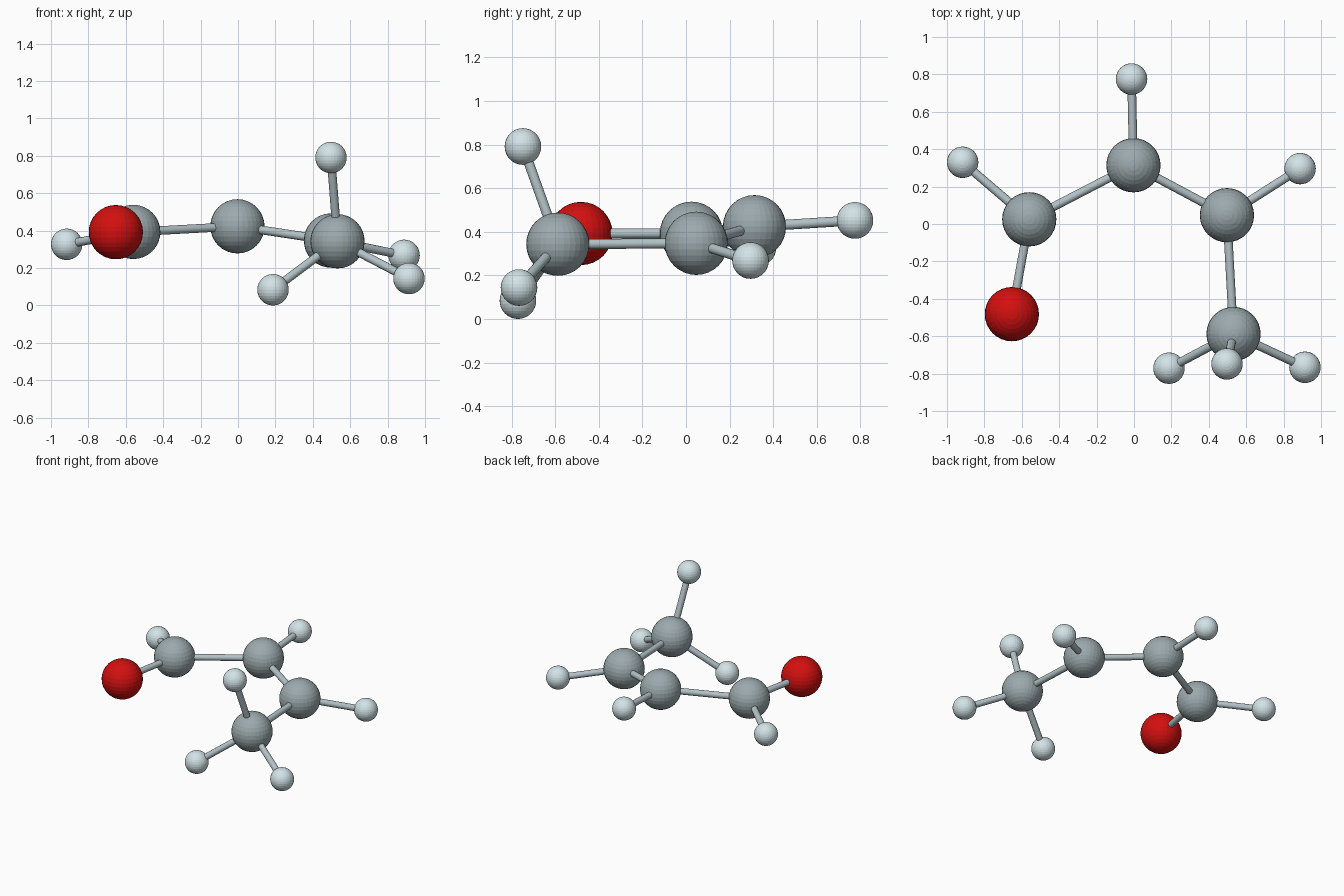
import bpy
from mathutils import Vector

if "Cube" in bpy.data.objects:
    bpy.data.objects.remove(bpy.data.objects["Cube"])


def material(name, rgb):
    m = bpy.data.materials.new(name)
    m.diffuse_color = (*rgb, 1.0)
    m.use_nodes = True
    m.node_tree.nodes["Principled BSDF"].inputs["Base Color"].default_value = m.diffuse_color
    return m


carbon_mat = material("carbon_grey", (0.33, 0.40, 0.42))
oxygen_mat = material("oxygen_red", (0.65, 0.005, 0.005))
hydrogen_mat = material("hydrogen_pale", (0.65, 0.77, 0.80))
bond_mat = material("bond_grey", (0.45, 0.54, 0.57))

BIG, SMALL, ROD = 0.145, 0.084, 0.023

# Atom centres
carbons = {
    "carbon_left": (-0.56, 0.025, 0.393),
    "carbon_middle": (-0.003, 0.314, 0.423),
    "carbon_right": (0.497, 0.047, 0.347),
    "carbon_end": (0.532, -0.588, 0.343),
}
oxygens = {"oxygen": (-0.653, -0.482, 0.392)}
hydrogens = {
    "hydrogen_left": (-0.916, 0.33, 0.327),
    "hydrogen_middle": (-0.013, 0.775, 0.452),
    "hydrogen_right": (0.888, 0.296, 0.268),
    "hydrogen_end_inner": (0.187, -0.771, 0.084),
    "hydrogen_end_top": (0.497, -0.748, 0.791),
    "hydrogen_end_outer": (0.914, -0.766, 0.144),
}
positions = {**carbons, **oxygens, **hydrogens}


def atoms(group, radius, mat):
    for name, pos in group.items():
        bpy.ops.mesh.primitive_uv_sphere_add(
            segments=32, ring_count=16, radius=radius, location=pos)
        ob = bpy.context.object
        ob.name = name
        ob.data.materials.append(mat)


def bond(a, b):
    p, q = Vector(positions[a]), Vector(positions[b])
    d = q - p
    bpy.ops.mesh.primitive_cylinder_add(
        vertices=16, radius=ROD, depth=d.length, location=(p + q) / 2)
    ob = bpy.context.object
    ob.name = f"bond_{a}_to_{b}"
    ob.rotation_euler = d.to_track_quat('Z', 'Y').to_euler()
    ob.data.materials.append(bond_mat)
    bpy.ops.object.shade_smooth_by_angle()


atoms(carbons, BIG, carbon_mat)
atoms(oxygens, BIG, oxygen_mat)
atoms(hydrogens, SMALL, hydrogen_mat)

# Connecting rods
for a, b in [
    ("carbon_left", "carbon_middle"),
    ("carbon_middle", "carbon_right"),
    ("carbon_right", "carbon_end"),
    ("carbon_left", "oxygen"),
    ("carbon_left", "hydrogen_left"),
    ("carbon_middle", "hydrogen_middle"),
    ("carbon_right", "hydrogen_right"),
    ("carbon_end", "hydrogen_end_inner"),
    ("carbon_end", "hydrogen_end_top"),
    ("carbon_end", "hydrogen_end_outer"),
]:
    bond(a, b)
